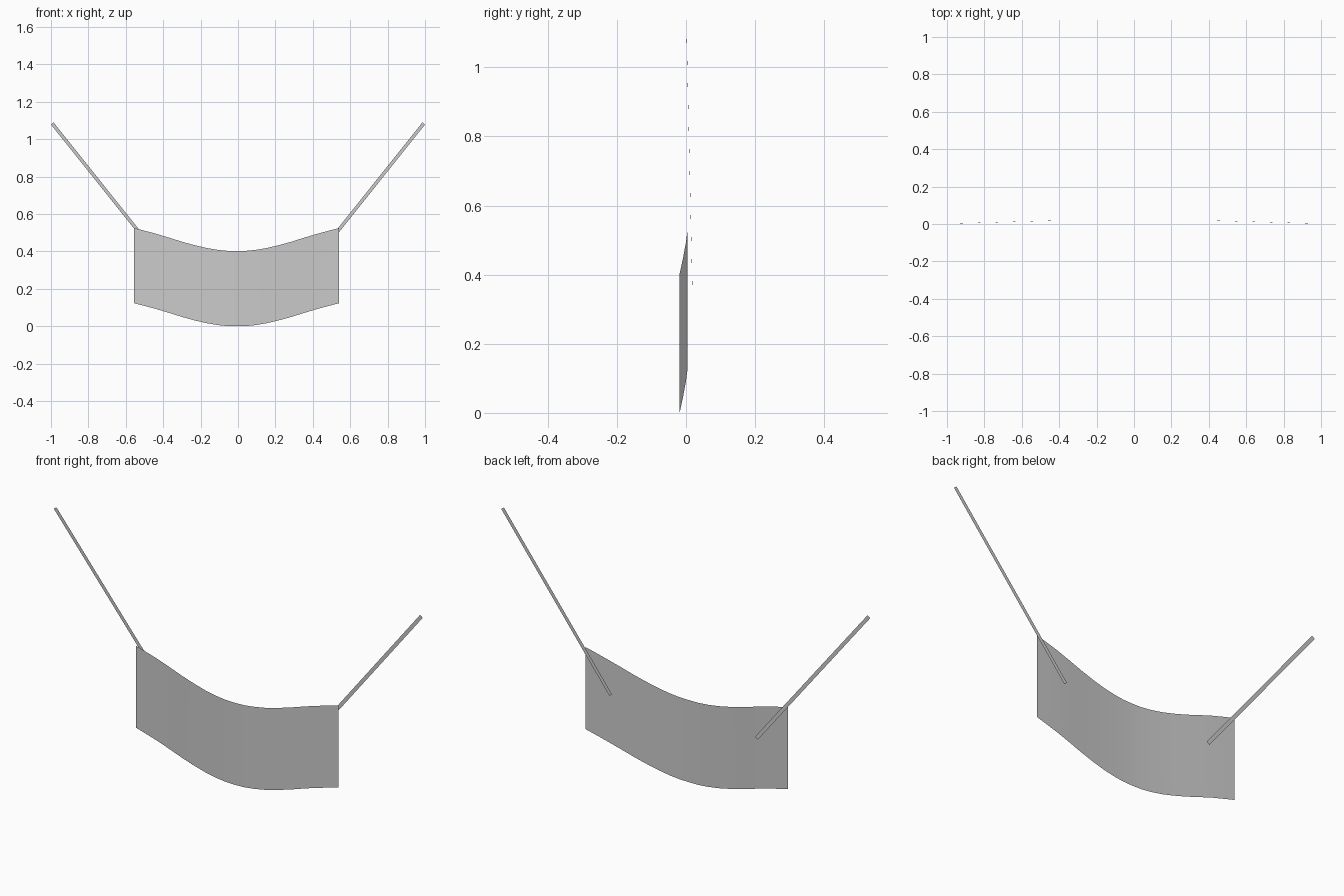
import bpy
from mathutils import Vector

if "Cube" in bpy.data.objects:
    bpy.data.objects.remove(bpy.data.objects["Cube"])


def mesh_object(name, verts, faces):
    mesh = bpy.data.meshes.new(name)
    mesh.from_pydata(verts, [], faces)
    obj = bpy.data.objects.new(name, mesh)
    bpy.context.collection.objects.link(obj)
    return obj


# Sagging sheet: half profile (distance from middle, y, sag height), mirrored
half = [(0, -0.019, 0.003), (0.05, -0.0185, 0.004), (0.1, -0.017, 0.009),
        (0.16, -0.015, 0.019), (0.22, -0.012, 0.033), (0.29, -0.008, 0.052),
        (0.36, -0.004, 0.074), (0.43, 0.0, 0.095), (0.49, 0.002, 0.111),
        (0.548, 0.004, 0.126)]
profile = [(-x, y, z) for x, y, z in reversed(half[1:])] + half
HEIGHT, SHIFT = 0.402, -0.007
ROWS = 4
n = len(profile)
verts = [(x + SHIFT, y, z - 0.003 + HEIGHT * r / ROWS)
         for r in range(ROWS + 1) for x, y, z in profile]
faces = [(r * n + i, r * n + i + 1, (r + 1) * n + i + 1, (r + 1) * n + i)
         for r in range(ROWS) for i in range(n - 1)]
sheet = mesh_object("hanging_sheet", verts, faces)
sheet.data.shade_smooth()

# Flat straps running from behind the sheet out to the upper corners
WIDTH = 0.018
for side, name in ((-1, "left_strap"), (1, "right_strap")):
    low = Vector((side * 0.395, 0.019, 0.335))
    high = Vector((side * 0.993, 0.002, 1.084))
    d = high - low
    across = Vector((-d.z, 0, d.x)).normalized() * WIDTH / 2
    quad = [low - across, low + across, high + across, high - across]
    mesh_object(name, quad, [(0, 1, 2, 3) if side < 0 else (3, 2, 1, 0)])
